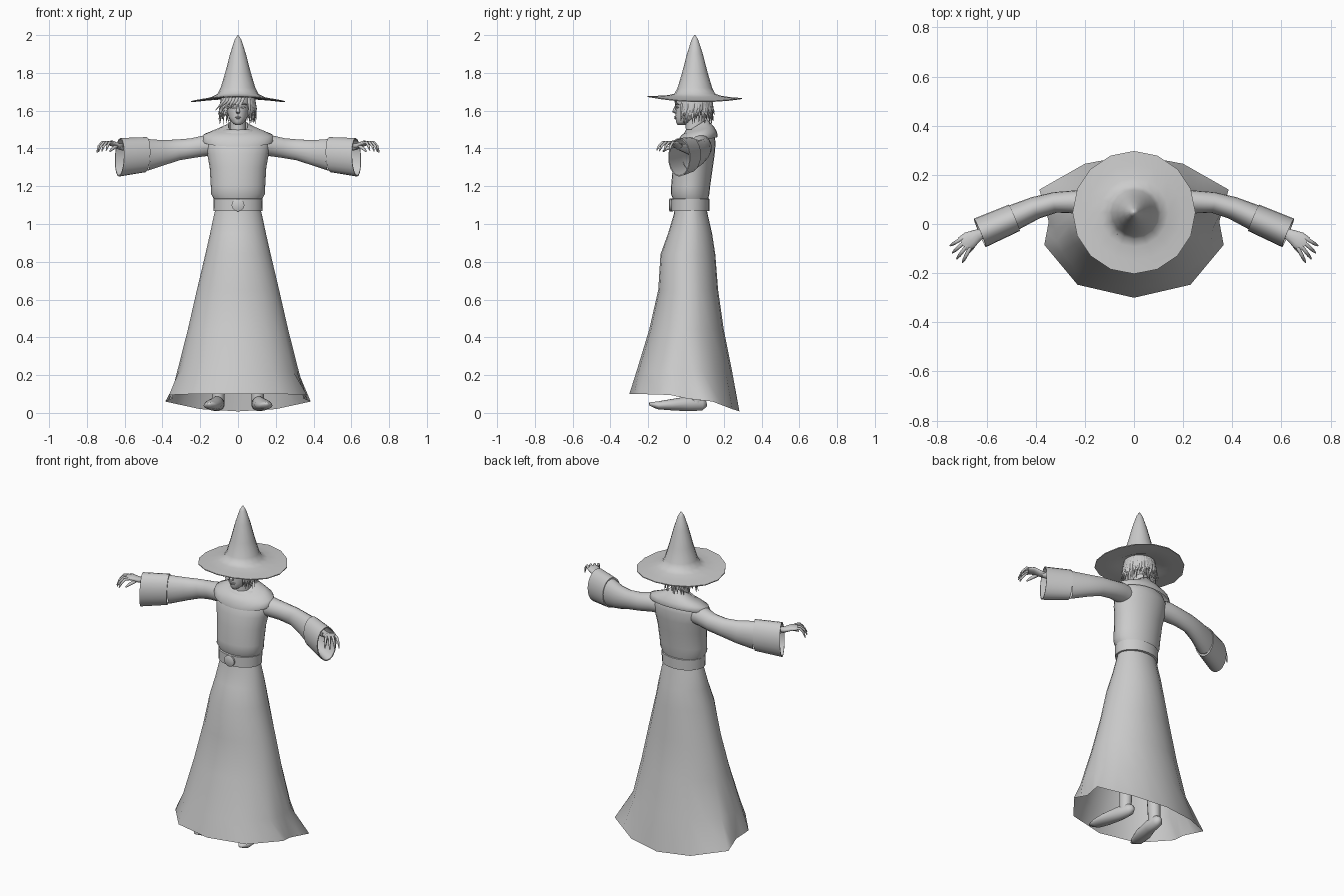
import bpy, bmesh, math, random
from mathutils import Vector

random.seed(4)
if "Cube" in bpy.data.objects:
    bpy.data.objects.remove(bpy.data.objects["Cube"], do_unlink=True)

grey = bpy.data.materials.new("plain_grey")
grey.use_nodes = True
grey.diffuse_color = (0.6, 0.6, 0.6, 1)
grey.node_tree.nodes["Principled BSDF"].inputs["Base Color"].default_value = (0.6, 0.6, 0.6, 1)
TAU = 2 * math.pi


def finish(name, bm, angle=50):
    bmesh.ops.recalc_face_normals(bm, faces=bm.faces)
    mesh = bpy.data.meshes.new(name)
    bm.to_mesh(mesh)
    bm.free()
    mesh.materials.append(grey)
    ob = bpy.data.objects.new(name, mesh)
    bpy.context.collection.objects.link(ob)
    bpy.ops.object.select_all(action='DESELECT')
    ob.select_set(True)
    bpy.context.view_layer.objects.active = ob
    bpy.ops.object.shade_smooth_by_angle(angle=math.radians(angle))
    return ob


def skin(bm, rings, caps=(True, True)):
    """Bridge a list of equal point rings."""
    loops = [[bm.verts.new(p) for p in r] for r in rings]
    for a, b in zip(loops, loops[1:]):
        n = len(a)
        for i in range(n):
            j = (i + 1) % n
            bm.faces.new((a[i], a[j], b[j], b[i]))
    for cap, loop in zip(caps, (loops[0], loops[-1])):
        if cap:
            bm.faces.new(loop)


def loft(name, rings, caps=(True, True), angle=50):
    bm = bmesh.new()
    skin(bm, rings, caps)
    return finish(name, bm, angle)


def oval(z, hw, yf, yb, n=24, tilt=0.0):
    """Level ring from half width, front y and back y; tilt raises the front."""
    c, r = (yf + yb) / 2, (yb - yf) / 2
    return [Vector((hw * math.sin(TAU * i / n), c - r * math.cos(TAU * i / n),
                    z + tilt * math.cos(TAU * i / n))) for i in range(n)]


def hoop(c, side, up, rs, ru, n):
    return [Vector(c) + side * rs * math.cos(TAU * i / n) + up * ru * math.sin(TAU * i / n)
            for i in range(n)]


def tube_rings(pts, radii, n=10, ref=(0, 0, 1)):
    pts = [Vector(p) for p in pts]
    rings = []
    for i, p in enumerate(pts):
        t = (pts[min(i + 1, len(pts) - 1)] - pts[max(i - 1, 0)]).normalized()
        side = t.cross(Vector(ref)).normalized()
        rings.append(hoop(p, side, side.cross(t), *radii[i], n))
    return rings


def flip(pts, s):
    return [(s * x, y, z) for x, y, z in pts]


# Pointed hat: cone flaring into a thin drooping brim
def hat_ring(r, z, droop=0.0, n=16):
    ring = []
    for i in range(n):
        a = TAU * i / n
        dz = -droop * math.sin(a) ** 2 + droop * 0.25 * math.cos(a)
        ring.append(Vector((r * math.sin(a), 0.047 - r * math.cos(a), z + dz)))
    return ring


loft("hat", [hat_ring(r, z, d) for r, z, d in (
    (.003, 2, 0), (.018, 1.975, 0), (.042, 1.9, 0), (.068, 1.8, 0), (.092, 1.72, 0),
    (.108, 1.69, .002), (.14, 1.68, .008), (.195, 1.675, .016), (.25, 1.672, .022),
    (.25, 1.667, .022), (.195, 1.667, .016), (.13, 1.668, .008), (.09, 1.68, 0))], angle=60)

# Head, neck and simple face
loft("head", [oval(*p, n=20) for p in (
    (1.525, .016, -.046, -.005), (1.54, .034, -.053, .03), (1.565, .05, -.056, .08),
    (1.60, .06, -.054, .12), (1.64, .068, -.053, .135), (1.68, .068, -.042, .135),
    (1.72, .05, -.01, .1))], angle=80)
loft("neck", [oval(1.42, .055, -.01, .12), oval(1.48, .043, .0, .1), oval(1.58, .042, -.005, .1)])
loft("nose", tube_rings([(0, -.05, 1.632), (0, -.058, 1.61), (0, -.066, 1.595), (0, -.05, 1.585)],
                        [(.005, .006), (.007, .008), (.011, .008), (.008, .004)], 8, (0, 1, 0)))
for z, w in ((1.567, .018), (1.56, .015)):
    loft("lip", tube_rings([(-w, -.05, z), (0, -.058, z), (w, -.05, z)],
                           [(.002, .002), (.005, .004), (.002, .002)], 8))
for s in (1, -1):
    loft("brow", tube_rings(flip([(.012, -.053, 1.632), (.03, -.05, 1.637), (.048, -.038, 1.631)], s),
                            [(.004, .003), (.005, .004), (.003, .002)], 8))
    loft("eye", tube_rings(flip([(.014, -.049, 1.617), (.027, -.047, 1.618), (.04, -.04, 1.617)], s),
                           [(.003, .002), (.004, .006), (.003, .002)], 8))

# Ragged hair: flat tapering locks around the head plus a swept fringe
bm = bmesh.new()
for layer, reach in ((0, .93), (1, 1.0)):
    for i in range(44):
        a = 0.75 + (TAU - 1.5) * (i + random.random() * .6) / 44
        out = Vector((math.sin(a), -math.cos(a), 0))
        tip = random.uniform(1.525, 1.575) + layer * .02
        sway = out.cross(Vector((0, 0, 1))) * random.uniform(-.018, .018)
        path = []
        for r, z, k in ((.076, 1.7, 0), (.088, 1.65, 0), (.095, 1.61, .4),
                        (random.uniform(.088, .108), tip, 1)):
            path.append(Vector((out.x * r, .047 + out.y * r, z)) * 1 + sway * k
                        + out * (reach - 1) * .12)
        skin(bm, tube_rings(path, [(.011, .006), (.012, .006), (.009, .005), (.001, .001)], 6, out))
for i in range(7):
    x = .035 - i * .016
    end = x - .035 - .004 * i
    skin(bm, tube_rings([(x, -.04, 1.685), (x - .012, -.06 + abs(x) * .2, 1.655),
                         (end, -.058 + abs(end) * .3, 1.60 + .006 * (i % 3))],
                        [(.01, .005), (.009, .004), (.001, .001)], 6, (0, 1, 0)))
finish("hair", bm)

# Bodice, shoulder collar and belt
loft("bodice", [oval(*p) for p in (
    (1.10, .118, -.062, .112), (1.135, .13, -.07, .118), (1.16, .143, -.08, .124),
    (1.20, .144, -.079, .128), (1.30, .15, -.07, .142), (1.37, .163, -.06, .152),
    (1.43, .17, -.042, .157), (1.47, .14, -.015, .15), (1.50, .08, .0, .125))], angle=80)
loft("shoulder_collar", [oval(*p[:4], tilt=p[4]) for p in (
    (1.435, .188, -.05, .166, -.025), (1.445, .192, -.049, .168, -.025),
    (1.472, .183, -.038, .162, -.02), (1.495, .125, -.02, .148, -.02),
    (1.51, .075, -.008, .125, -.03), (1.52, .052, .0, .112, -.035),
    (1.48, .045, .005, .105, -.02))], caps=(False, False), angle=70)
loft("belt", [oval(*p) for p in (
    (1.068, .122, -.07, .115), (1.07, .13, -.08, .124), (1.133, .131, -.08, .125),
    (1.135, .122, -.07, .115))], angle=40)
loft("buckle", [hoop((0, y, 1.1), Vector((1, 0, 0)), Vector((0, 0, 1)), r, r, 12)
                for y, r in ((-.07, .034), (-.086, .034), (-.09, .026))], angle=40)

# Long skirt: fitted rings flaring to an uneven hem, open below
half = [(0, -.30, .10), (.23, -.247, .10), (.365, -.085, .095), (.347, .01, .075),
        (.385, .14, .06), (.2, .245, .02), (0, .283, .008)]
turns = [0, 35, 65, 88, 112, 150, 180]


def between(vals):
    """Double the points of a half ring, then mirror it into a whole ring."""
    dense = [vals[0]]
    for a, b in zip(vals, vals[1:]):
        dense += [(a + b) / 2, b]
    return dense


angles = between([math.radians(t) for t in turns])
hem = between([Vector(p) for p in half])


def whole(points):
    return points + [Vector((-p.x, p.y, p.z)) for p in points[-2:0:-1]]


def skirt_ring(z, hw, yf, yb):
    c = (yf + yb) / 2
    r = (yb - yf) / 2
    return whole([Vector((hw * math.sin(a), c - r * math.cos(a), z)) for a in angles])


levels = [skirt_ring(*p) for p in (
    (1.09, .115, -.06, .108), (1.05, .127, -.065, .115), (.95, .148, -.095, .138),
    (.84, .173, -.135, .155), (.65, .218, -.147, .17), (.44, .266, -.195, .2),
    (.22, .322, -.262, .244))]
loft("skirt", levels + [whole([p * 1 for p in hem])], caps=(False, False), angle=80)

for s in (1, -1):
    # Sleeve, wide open cuff and forearm
    loft("sleeve", tube_rings(
        flip([(.10, .065, 1.415), (.17, .078, 1.415), (.24, .09, 1.402), (.32, .088, 1.392),
              (.40, .066, 1.378), (.49, .026, 1.367)], s),
        [(.055, .055), (.056, .056), (.047, .053), (.042, .056), (.046, .068), (.053, .086)], 18),
        caps=(True, False), angle=80)
    along = Vector((s * .92, -.39, 0))
    side = along.cross(Vector((0, 0, 1)))
    up = Vector((s * -.04, 0, 1))
    start, end = Vector((s * .487, .025, 1.367)), Vector((s * .627, -.036, 1.353))
    loft("cuff", [hoop(c, side, up, rs, ru, 20) for c, rs, ru in (
        (start, .05, .082), (start, .058, .093), (end, .063, .102), (end, .058, .096),
        (start, .05, .084))], caps=(False, False), angle=45)
    loft("forearm", tube_rings(flip([(.44, .045, 1.385), (.55, 0, 1.4), (.63, -.042, 1.41)], s),
                               [(.03, .03), (.026, .024), (.019, .016)], 12))
    # Hand with arched fingers and thumb
    loft("palm", tube_rings(flip([(.61, -.032, 1.41), (.64, -.048, 1.415), (.67, -.066, 1.428),
                                  (.697, -.084, 1.428)], s),
                            [(.018, .015), (.026, .015), (.036, .014), (.034, .009)], 12), angle=80)
    for k in range(4):
        base = Vector((.705 - .011 * k, -.062 - .015 * k, 1.43))
        aim = Vector((.95 - .13 * k, -.58 - .16 * k, 0)).normalized()
        size = (.05, .06, .062, .055)[k]
        path = [base - aim * .01, base + aim * size * .35 + Vector((0, 0, .002)),
                base + aim * size * .75 - Vector((0, 0, .018)),
                base + aim * size - Vector((0, 0, .052 - .004 * k))]
        loft("finger", tube_rings(flip(path, s), [(.008, .008), (.0075, .0075), (.0065, .0065),
                                                  (.003, .003)], 8), angle=80)
    loft("thumb", tube_rings(flip([(.645, -.07, 1.412), (.662, -.1, 1.4), (.678, -.122, 1.385)], s),
                             [(.011, .01), (.009, .009), (.004, .004)], 8), angle=80)
    # Shoe and leg under the skirt
    loft("shoe", tube_rings(
        flip([(.096, .108, .05), (.1, .085, .045), (.11, .01, .048), (.132, -.08, .043),
              (.147, -.15, .04), (.152, -.195, .048)], s),
        [(.012, .015), (.03, .033), (.036, .04), (.046, .03), (.036, .021), (.012, .008)], 14),
        angle=80)
    loft("leg", tube_rings(flip([(.105, .05, .05), (.1, .05, .2), (.09, .035, .5), (.07, .025, 1)], s),
                           [(.032, .036), (.036, .04), (.05, .055), (.055, .06)], 14, (0, 1, 0)))
